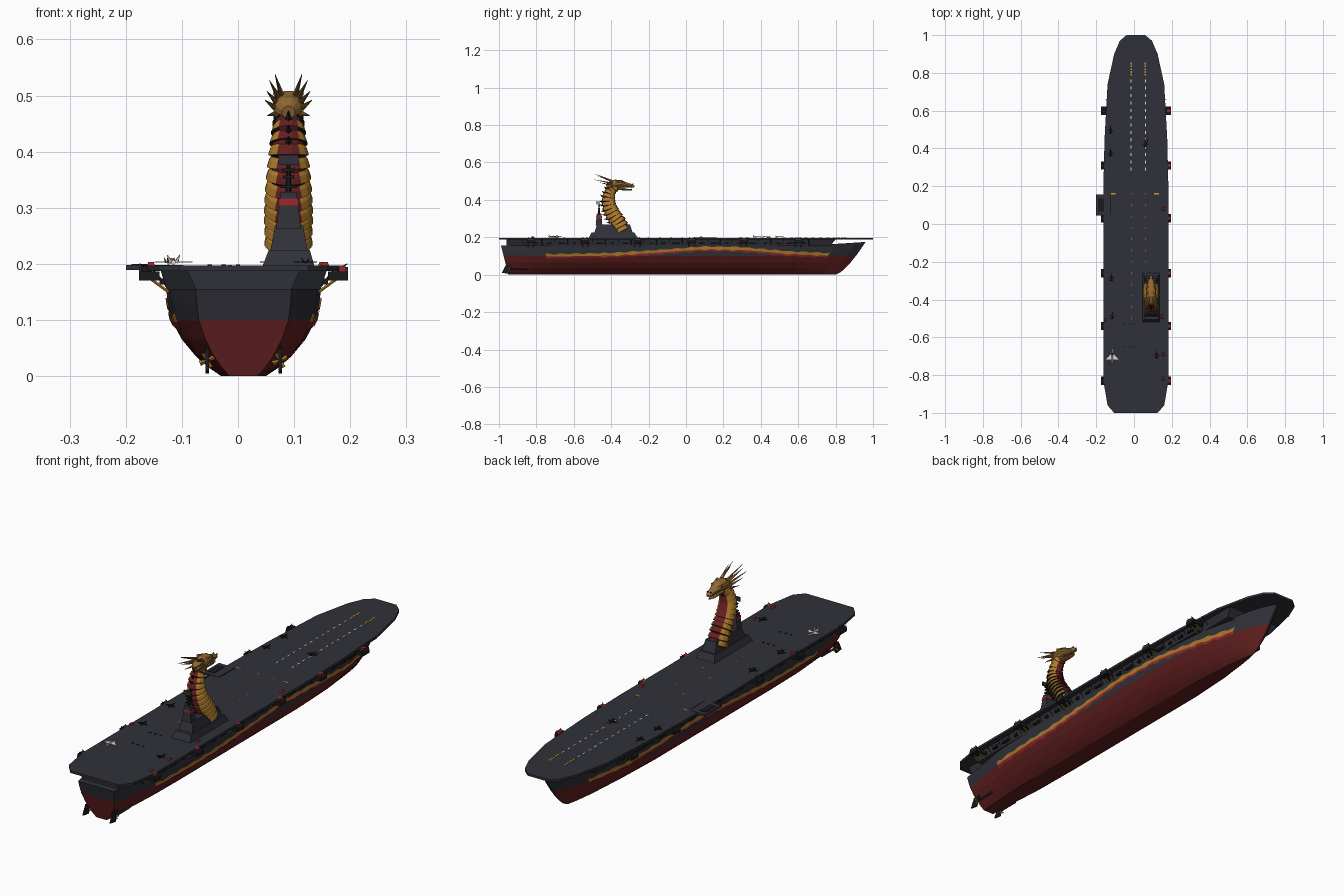
import bpy, bmesh, math
from mathutils import Vector

if "Cube" in bpy.data.objects:
    bpy.data.objects.remove(bpy.data.objects["Cube"], do_unlink=True)


def material(name, r, g, b):
    m = bpy.data.materials.new(name)
    m.use_nodes = True
    m.diffuse_color = (r, g, b, 1)
    m.node_tree.nodes["Principled BSDF"].inputs["Base Color"].default_value = (r, g, b, 1)
    return m


GREY = material("deck grey", 0.03, 0.031, 0.041)
RED = material("hull red", 0.125, 0.014, 0.014)
GOLD = material("scale gold", 0.42, 0.2, 0.025)
BRONZE = material("head bronze", 0.28, 0.14, 0.035)
BLACK = material("gun black", 0.01, 0.01, 0.012)
WHITE = material("marking white", 0.75, 0.72, 0.68)
ORANGE = material("marking orange", 0.7, 0.32, 0.03)
CRIMSON = material("bright red", 0.3, 0.02, 0.025)

MID = 0.01       # ship centreline
DECK = 0.197     # flight deck height
TOWER = 0.09     # island centreline


def mesh(name, verts, faces, mats, pick=None):
    me = bpy.data.meshes.new(name)
    me.from_pydata([tuple(v) for v in verts], [], faces)
    bm = bmesh.new()
    bm.from_mesh(me)
    bmesh.ops.recalc_face_normals(bm, faces=bm.faces)
    bm.to_mesh(me)
    bm.free()
    for m in mats:
        me.materials.append(m)
    if pick:
        for p in me.polygons:
            p.material_index = pick(p)
    ob = bpy.data.objects.new(name, me)
    bpy.context.collection.objects.link(ob)
    return ob


def prism(name, bottom, top, z0, z1, mat):
    """Solid between two outlines of equal length."""
    n = len(bottom)
    v = [(x, y, z0) for x, y in bottom] + [(x, y, z1) for x, y in top]
    f = [list(range(n)), list(range(n, 2 * n))]
    f += [(i, (i + 1) % n, n + (i + 1) % n, n + i) for i in range(n)]
    return mesh(name, v, f, [mat])


def rect(x0, x1, y0, y1):
    return [(x0, y0), (x1, y0), (x1, y1), (x0, y1)]


def box(name, x, y, z0, z1, sx, sy, mat, taper=1):
    return prism(name, rect(x - sx, x + sx, y - sy, y + sy),
                 rect(x - sx * taper, x + sx * taper, y - sy * taper, y + sy * taper), z0, z1, mat)


def rod(name, a, b, r0, r1, mat, n=6):
    a, b = Vector(a), Vector(b)
    q = (b - a).to_track_quat('Z', 'Y')
    ring = [Vector((math.cos(i * math.tau / n), math.sin(i * math.tau / n), 0)) for i in range(n)]
    v = [a + q @ (p * r0) for p in ring] + [b + q @ (p * r1) for p in ring]
    f = [list(range(n)), list(range(n, 2 * n))]
    f += [(i, (i + 1) % n, n + (i + 1) % n, n + i) for i in range(n)]
    return mesh(name, v, f, [mat])


def lerp(table, t):
    """Row of a table (key first) interpolated at t."""
    for a, b in zip(table, table[1:]):
        if t <= b[0]:
            k = max(0, (t - a[0]) / (b[0] - a[0]))
            return [p + (q - p) * k for p, q in zip(a, b)][1:]
    return list(table[-1][1:])


def loft(name, stations, mats, n=12, pick=None):
    """Elliptical rings (y, z, half width, half depth) across a path in the island plane."""
    v, f, info = [], [], []
    for i, (y, z, w, d) in enumerate(stations):
        a, b = stations[max(i - 2, 0)], stations[min(i + 2, len(stations) - 1)]
        t = Vector((0, b[0] - a[0], b[1] - a[1])).normalized()
        nrm = Vector((0, -t.z, t.y))
        for j in range(n):
            ang = math.tau * (j + 0.5) / n
            v.append(Vector((TOWER + w * math.cos(ang), y, z)) + nrm * d * math.sin(ang))
    for i in range(len(stations) - 1):
        for j in range(n):
            k = (j + 1) % n
            f.append((i * n + j, i * n + k, i * n + n + k, i * n + n + j))
            info.append(pick(i, math.tau * (j + 1) / n) if pick else 0)
    f += [list(range(n)), list(range(len(v) - n, len(v)))]
    info += [0, 0]
    return mesh(name, v, f, mats, lambda p: info[p.index])


# Hull
PLAN = [(0, .62), (.05, .75), (.14, .95), (.25, 1), (.7, 1), (.82, .87), (.92, .57), (.97, .3), (1, .03)]
SECTION = [(0, .04), (.015, .062), (.035, .085), (.065, .11), (.1, .129), (.13, .135), (.155, .138), (.2, .14)]


def hull_point(u, z, side, out=0):
    aft = -0.95 - 0.04 * z / 0.16
    fore = 0.8 + 0.16 * (z / 0.175) ** 0.7
    w = lerp(SECTION, z)[0] * lerp(PLAN, u)[0] + out
    return Vector((MID + side * w, aft + (fore - aft) * u, z))


us = [i / 40 for i in range(41)]
verts, faces = [], []
for u in us:
    top = 0.155 + 0.02 * max(0, (u - 0.85) / 0.15)
    levels = [0, .015, .035, .065, .1, .13, top]
    verts += [hull_point(u, z, -1) for z in reversed(levels)] + [hull_point(u, z, 1) for z in levels]
R = 14
for i in range(len(us) - 1):
    for j in range(R):
        k = (j + 1) % R
        faces.append((i * R + j, i * R + k, i * R + R + k, i * R + R + j))
for base in (0, len(verts) - R):
    faces += [(base + j, base + j + 1, base + R - 2 - j, base + R - 1 - j) for j in range(R // 2 - 1)]
mesh("hull", verts, faces, [GREY, RED], lambda p: int(p.center.z < 0.1))

# Long serpent stripe painted along both hull sides
WAVE = [(0, .104), (.3, .114), (.45, .132), (.56, .149), (.66, .146), (.8, .124), (1, .108)]
for side, label in ((-1, "right"), (1, "left")):
    rows = ((GOLD, 0, -.012, "gold"), (CRIMSON, -.012, -.021, "red"))
    for mat, hi, lo, tint in rows:
        v, f = [], []
        for i in range(81):
            u = 0.12 + 0.8 * i / 80
            z = lerp(WAVE, u)[0]
            jag = 0.004 if i % 4 < 2 else 0
            v += [hull_point(u, z + hi + jag * (hi == 0), side, .003), hull_point(u, z + lo - jag, side, .003)]
        f = [(2 * i, 2 * i + 1, 2 * i + 3, 2 * i + 2) for i in range(80)]
        mesh(f"{label}_{tint}_stripe", v, f, [mat])

# Gallery under the flight deck
prism("gallery", rect(MID - .137, MID + .137, -.86, .6), rect(MID - .148, MID + .148, -.88, .62), .154, .188, GREY)
prism("bow_gallery", rect(MID - .115, MID + .115, .6, .77), rect(MID - .13, MID + .13, .6, .8), .154, .188, GREY)
prism("stern_gallery", rect(MID - .085, MID + .085, -.96, -.86), rect(MID - .1, MID + .1, -.96, -.86), .154, .188, GREY)

# Flight deck
half = [(.05, 1), (.085, .97), (.115, .9), (.15, .74), (.166, .45), (.172, .2), (.172, -.83), (.15, -.96), (.115, -1)]
outline = [(MID + x, y) for x, y in half] + [(MID - x, y) for x, y in reversed(half)]
prism("flight_deck", outline, outline, .187, DECK, GREY)
box("elevator", -.16, .1, .189, DECK + .001, .04, .055, GREY)
box("elevator_edge", -.124, .1, DECK, DECK + .002, .002, .05, BLACK)
box("elevator_hatch", -.175, .1, DECK, DECK + .003, .015, .035, BLACK)

# Sponsons, guns and braces on both edges
for side in (-1, 1):
    for y in (.6, .31, .03, -.26, -.54, -.83):
        box("sponson", MID + side * .168, y, .17, .186, .018, .022, BLACK)
        box("sponson_rail", MID + side * .184, y, .184, .194, .002, .02, GREY)
        box("gun_mount", MID + side * .172, y, .186, .197, .01, .01, CRIMSON if side > 0 else BLACK)
        for dy in (-.014, .014):
            rod("brace", (MID + side * .134, y + dy, .15), (MID + side * .164, y + dy, .172), .003, .003, GOLD)
            rod("gun_barrel", (MID + side * .17, y + dy / 3, .192), (MID + side * .185, y + dy, .2), .0015, .001, BLACK)
    for i in range(22):
        y = -.8 + i * .068
        box("gallery_fitting", MID + side * .144, y, .163, .174, .006, .008 + .006 * (i % 3), BLACK)
        rod("deck_strut", (MID + side * .135, y + .03, .157), (MID + side * .16, y + .03, .188), .002, .002, GREY)

# Deck markings
for x in (-.015, .06):
    for i in range(13):
        box("white_dash", x, .29 + i * .039, DECK, DECK + .001, .0025, .008, WHITE)
    for i in range(5):
        box("orange_dash", x, .79 + i * .015, DECK, DECK + .001, .004, .0045, ORANGE)
    for i in range(12):
        box("small_dash", x, -.5 + i * .06, DECK, DECK + .0005, .001, .005, ORANGE)
for x in (-.11, .12):
    box("orange_bar", x, .16, DECK, DECK + .001, .013, .003, ORANGE)
for i in range(6):
    box("deck_fitting", -.05 + (i % 3) * .025, -.53 - (i // 3) * .12, DECK, DECK + .002, .004, .004, BLACK)


# Parked aircraft and deck guns
def aircraft(name, x, y, s, body, wing):
    z = DECK + .006
    rod(name + "_body", (x, y - s, z), (x, y + s * .3, z), .12 * s, .13 * s, body)
    rod(name + "_nose", (x, y + s * .3, z), (x, y + s, z), .13 * s, .01 * s, body)
    tri = [(x - .95 * s, y - .5 * s), (x + .95 * s, y - .5 * s), (x + .1 * s, y + .35 * s), (x - .1 * s, y + .35 * s)]
    prism(name + "_wing", tri, tri, z - .001, z + .001, wing)
    for k in (-1, 1):
        rod(name + "_fin", (x + k * .15 * s, y - .75 * s, z), (x + k * .3 * s, y - .95 * s, z + .35 * s), .12 * s, .03 * s, wing, 4)


aircraft("white_jet", -.115, -.7, .036, WHITE, WHITE)
box("jet_canopy", -.115, -.69, DECK + .009, DECK + .013, .003, .008, CRIMSON, .6)
for x, y in ((-.125, .5), (-.125, .38), (.06, .43), (-.12, -.28), (-.115, -.48), (.12, -.69)):
    aircraft("dark_jet", x, y, .022, BLACK, BLACK)
for x, y in ((.155, .08), (.15, -.49), (.155, -.69), (.155, -.82), (-.155, -.51), (.065, .44)):
    box("deck_gun", x, y, DECK, DECK + .006, .007, .009, CRIMSON, .7)

# Island
prism("island_base", rect(.044, .136, -.52, -.26), rect(.055, .128, -.505, -.275), DECK, .225, GREY)
prism("island_middle", rect(.058, .124, -.49, -.285), rect(.066, .116, -.475, -.3), .225, .268, GREY)
box("island_tower", TOWER, -.465, .262, .328, .022, .018, GREY, .65)
box("tower_band", TOWER, -.465, .304, .316, .0185, .0155, CRIMSON, .93)
rod("mast", (TOWER, -.465, .32), (TOWER, -.465, .39), .006, .003, BLACK)
for z, w in ((.335, .014), (.352, .01), (.365, .012)):
    box("mast_arm", TOWER, -.465, z, z + .005, w, .006, BLACK)
box("radar_panel", TOWER, -.475, .376, .394, .018, .003, GREY)

# Serpent neck: overlapping flared scale rings, red spine and belly
NECK = [(0, -.338, .235, .041), (.17, -.362, .28, .042), (.34, -.39, .32, .041), (.5, -.41, .362, .038),
        (.66, -.416, .405, .034), (.82, -.404, .445, .028), (1, -.375, .474, .024)]
SEG = 13
rings = []
for i in range(SEG):
    for dt, k in ((0, .9), (.05, 1.06), (.65, .98), (.95, .88)):
        y, z, r = lerp(NECK, (i + dt) / SEG)
        rings.append((y, z, r * k, r * k * 1.02))


def neck_colour(i, ang):
    if abs(math.cos(ang)) < .55:
        return 0
    return (2, 1, 1, 0)[i % 4]


loft("serpent_neck", rings, [RED, GOLD, BLACK], 16, neck_colour)
for i in range(12):
    y, z, r = lerp(NECK, .12 + i * .07)
    a, b = lerp(NECK, .09 + i * .07), lerp(NECK, .15 + i * .07)
    t = Vector((0, b[0] - a[0], b[1] - a[1])).normalized()
    root = Vector((TOWER, y, z)) + Vector((0, -t.z, t.y)) * r * .9
    rod("spine", root, root + Vector((0, -t.z, t.y)) * .016 + t * .008, .006, .0005, BLACK, 4)

# Serpent head
loft("serpent_skull", [(-.425, .47, .012, .012), (-.41, .475, .023, .022), (-.38, .485, .029, .024), (-.345, .487, .027, .02),
                       (-.315, .479, .018, .013), (-.29, .475, .014, .01), (-.276, .472, .006, .005)], [BRONZE], 12)
loft("lower_jaw", [(-.385, .462, .02, .01), (-.345, .459, .017, .008), (-.31, .454, .012, .005), (-.288, .454, .005, .003)], [BRONZE], 8)
for s in (-1, 1):
    rod("eye", (TOWER + s * .018, -.345, .493), (TOWER + s * .027, -.338, .494), .006, .003, CRIMSON)
    rod("brow", (TOWER + s * .022, -.375, .503), (TOWER + s * .015, -.325, .495), .006, .002, GOLD)
    rod("nostril", (TOWER + s * .007, -.29, .482), (TOWER + s * .008, -.282, .486), .004, .001, BLACK)
    for x0, z0, x1, y1, z1 in ((.012, .5, .024, -.485, .538), (.018, .497, .034, -.47, .527), (.022, .488, .039, -.49, .508),
                               (.024, .478, .042, -.46, .492), (.022, .468, .038, -.44, .464)):
        rod("horn", (TOWER + s * x0, -.39, z0), (TOWER + s * x1, y1, z1), .0055, .0005, BRONZE)
    for i in range(4):
        y = -.335 + i * .014
        rod("fang", (TOWER + s * (.015 - i * .003), y, .469), (TOWER + s * (.014 - i * .003), y, .46), .0025, .0003, WHITE, 4)

# Rudders and propellers
for s in (-1, 1):
    x = MID + s * .065
    mesh("rudder", [(x + k, y, z) for k in (-.003, .003) for y, z in ((-.93, .055), (-.965, .05), (-.985, .01), (-.95, .005))],
         [(0, 1, 2, 3), (4, 5, 6, 7), (0, 1, 5, 4), (1, 2, 6, 5), (2, 3, 7, 6), (3, 0, 4, 7)], [BLACK])
    rod("propeller_shaft", (x, -.85, .03), (x, -.945, .028), .005, .004, GREY)
    for i in range(4):
        a = i * math.pi / 2 + .4
        rod("propeller_blade", (x, -.945, .028), (x + .014 * math.cos(a), -.945, .028 + .014 * math.sin(a)), .002, .005, GOLD, 4)
